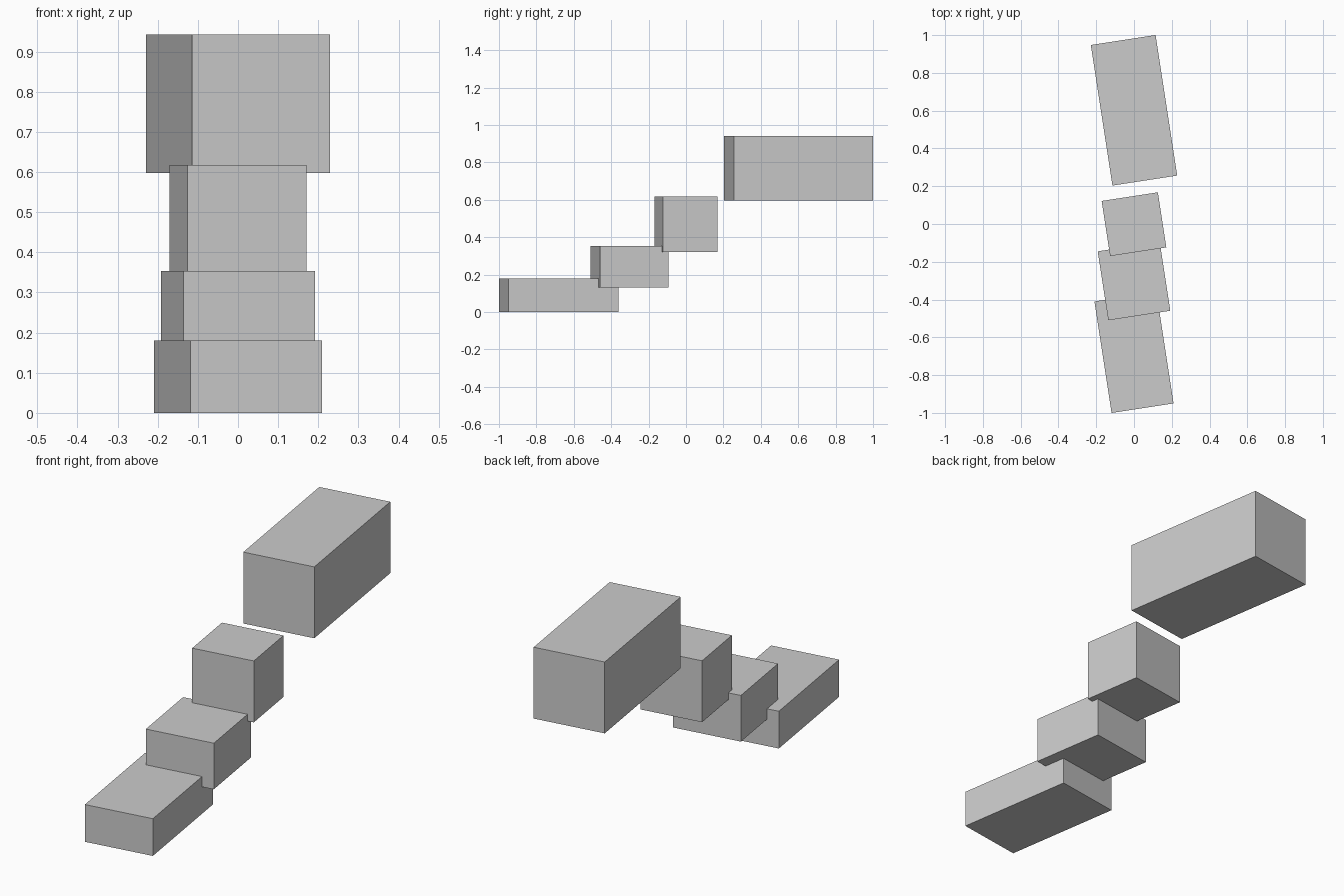
import bpy, math

if "Cube" in bpy.data.objects:
    bpy.data.objects.remove(bpy.data.objects["Cube"])

stone = bpy.data.materials.new("light_grey")
stone.diffuse_color = (0.6, 0.6, 0.6, 1)
stone.use_nodes = True
stone.node_tree.nodes["Principled BSDF"].inputs["Base Color"].default_value = stone.diffuse_color

TURN = math.radians(8.75)  # all blocks share the same slight turn


def block(name, width, depth, y, z0, z1):
    """Turned box on the centre line, between heights z0 and z1."""
    bpy.ops.mesh.primitive_cube_add(size=1, location=(0, y, (z0 + z1) / 2),
                                    rotation=(0, 0, TURN))
    ob = bpy.context.object
    ob.name = name
    ob.scale = (width, depth, z1 - z0)
    ob.data.materials.append(stone)


# Rising flight of blocks, front to back
block("bottom_step", 0.332, 0.597, -0.68, 0.0, 0.18)
block("second_step", 0.332, 0.369, -0.302, 0.13, 0.353)
block("third_step", 0.301, 0.295, -0.001, 0.32, 0.617)
block("top_platform", 0.347, 0.753, 0.602, 0.597, 0.942)
